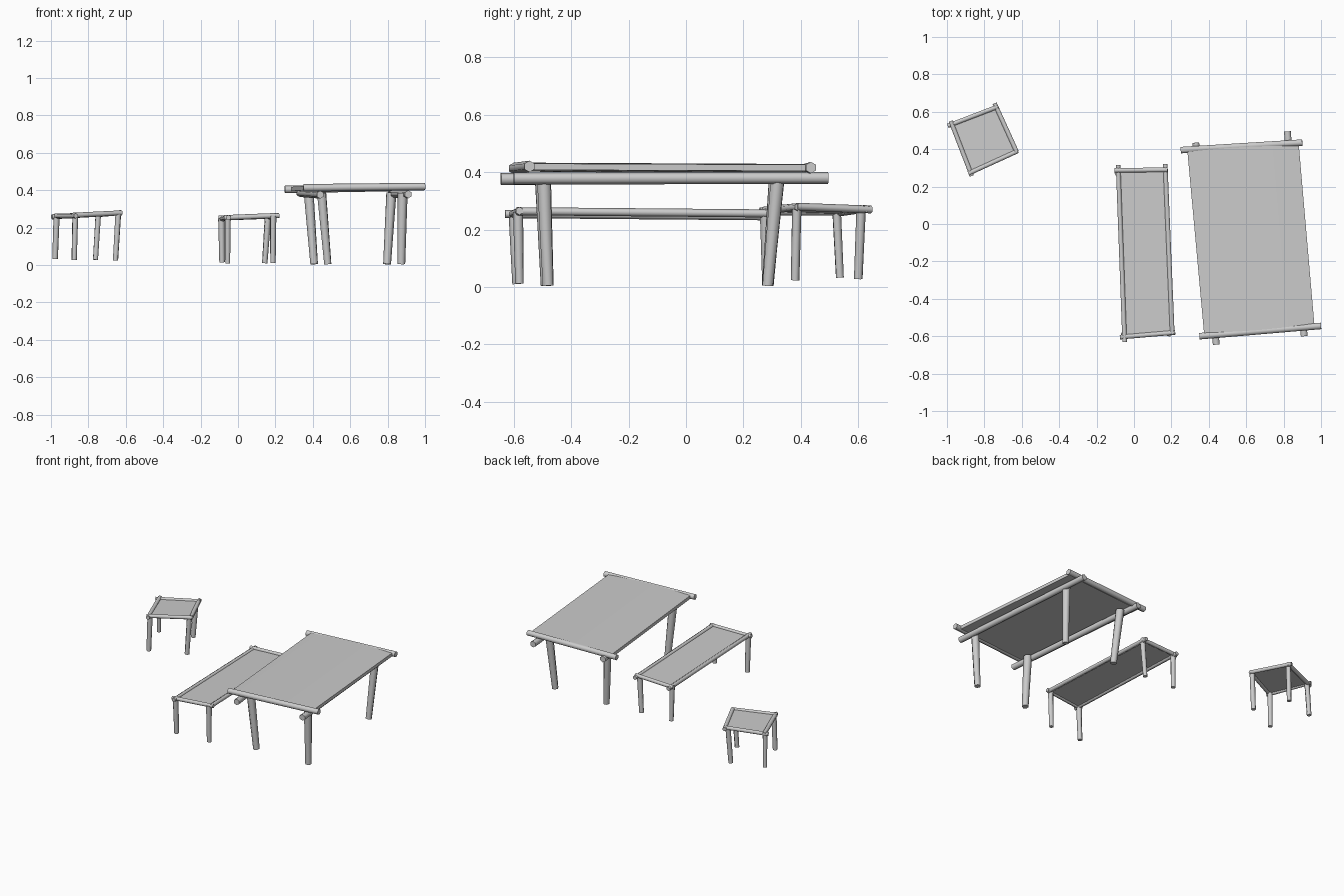
import bpy, math
from mathutils import Vector

if "Cube" in bpy.data.objects:
    bpy.data.objects.remove(bpy.data.objects["Cube"])


def finish(o, name):
    o.name = name
    o.data.name = name
    bpy.ops.object.select_all(action='DESELECT')
    o.select_set(True)
    bpy.context.view_layer.objects.active = o
    bpy.ops.object.shade_smooth_by_angle(angle=math.radians(65))
    return o


def pole(name, a, b, r0, r1=None, sides=6):
    """Tapered rough pole from a (radius r0) to b (radius r1)."""
    a, b = Vector(a), Vector(b)
    d = b - a
    bpy.ops.mesh.primitive_cone_add(vertices=sides, radius1=r0, radius2=r1 or r0,
                                    depth=d.length, location=(a + b) / 2)
    o = bpy.context.object
    o.rotation_euler = d.to_track_quat('Z', 'Y').to_euler()
    return finish(o, name)


def sheet(name, corners, thick, arch=0.0, cols=1):
    """Slab over four corners (front left, front right, back right, back left)."""
    fl, fr, br, bl = [Vector(c) for c in corners]
    verts, faces = [], []
    for i in range(cols + 1):
        t = i / cols
        up = Vector((0, 0, thick / 2))
        rise = up + Vector((0, 0, arch * math.sin(math.pi * t)))
        f, b = fl.lerp(fr, t), bl.lerp(br, t)
        verts += [f - up, f + rise, b + rise, b - up]
    for i in range(cols):
        k = 4 * i
        faces += [(k + j, k + (j + 1) % 4, k + 4 + (j + 1) % 4, k + 4 + j) for j in range(4)]
    n = 4 * cols
    faces += [(3, 2, 1, 0), (n, n + 1, n + 2, n + 3)]
    me = bpy.data.meshes.new(name)
    me.from_pydata(verts, [], faces)
    o = bpy.data.objects.new(name, me)
    bpy.context.collection.objects.link(o)
    bpy.context.view_layer.objects.active = o
    o.select_set(True)
    bpy.ops.object.mode_set(mode='EDIT')
    bpy.ops.mesh.select_all(action='SELECT')
    bpy.ops.mesh.normals_make_consistent(inside=False)
    bpy.ops.object.mode_set(mode='OBJECT')
    return finish(o, name)


def poles(prefix, rows, r0, r1=None):
    for name, a, b in rows:
        pole(f"{prefix}_{name}", a, b, r0, r1)


# Table: top slab, end poles, under rails, legs
sheet("table_top", [(0.375, -0.59, 0.413), (0.965, -0.545, 0.419),
                    (0.88, 0.435, 0.415), (0.285, 0.395, 0.407)], 0.022, 0.006, 6)
poles("table", [("front_pole", (0.35, -0.60, 0.413), (1.0, -0.545, 0.42)),
                ("back_pole", (0.25, 0.395, 0.404), (0.90, 0.435, 0.416))], 0.02)
poles("table", [("left_rail", (0.44, -0.645, 0.376), (0.33, 0.435, 0.385)),
                ("right_rail", (0.91, -0.60, 0.378), (0.82, 0.495, 0.38))], 0.021)
poles("table", [("front_left_leg", (0.48, -0.485, 0.005), (0.447, -0.50, 0.385)),
                ("front_right_leg", (0.873, -0.48, 0.005), (0.88, -0.495, 0.385)),
                ("back_left_leg", (0.407, 0.285, 0.005), (0.378, 0.315, 0.385)),
                ("back_right_leg", (0.797, 0.285, 0.005), (0.82, 0.32, 0.385))], 0.021, 0.027)

# Bench: seat, frame poles, legs
sheet("bench_seat", [(-0.055, -0.60, 0.252), (0.20, -0.58, 0.262),
                     (0.165, 0.29, 0.258), (-0.08, 0.285, 0.248)], 0.006)
poles("bench", [("left_pole", (-0.05, -0.63, 0.254), (-0.085, 0.315, 0.246)),
                ("right_pole", (0.205, -0.59, 0.264), (0.167, 0.32, 0.256)),
                ("front_pole", (-0.075, -0.605, 0.253), (0.22, -0.58, 0.265)),
                ("back_pole", (-0.105, 0.287, 0.251), (0.18, 0.29, 0.262))], 0.014)
poles("bench", [("front_left_leg", (-0.055, -0.59, 0.01), (-0.055, -0.60, 0.255)),
                ("front_right_leg", (0.187, -0.58, 0.012), (0.188, -0.585, 0.262)),
                ("back_left_leg", (-0.085, 0.28, 0.015), (-0.088, 0.275, 0.25)),
                ("back_right_leg", (0.143, 0.28, 0.01), (0.16, 0.275, 0.255))], 0.015, 0.018)

# Stool: seat, frame poles, legs
sheet("stool_seat", [(-0.87, 0.28, 0.265), (-0.635, 0.39, 0.279),
                     (-0.74, 0.62, 0.272), (-0.97, 0.53, 0.258)], 0.006)
poles("stool", [("left_pole", (-0.98, 0.55, 0.262), (-0.867, 0.257, 0.263)),
                ("right_pole", (-0.745, 0.645, 0.27), (-0.627, 0.385, 0.28)),
                ("front_pole", (-0.885, 0.27, 0.266), (-0.622, 0.39, 0.279)),
                ("back_pole", (-0.995, 0.525, 0.258), (-0.727, 0.628, 0.273))], 0.0135)
poles("stool", [("front_leg", (-0.876, 0.28, 0.027), (-0.87, 0.285, 0.265)),
                ("right_leg", (-0.655, 0.38, 0.024), (-0.64, 0.386, 0.278)),
                ("back_leg", (-0.762, 0.60, 0.028), (-0.747, 0.61, 0.272)),
                ("left_leg", (-0.978, 0.536, 0.033), (-0.97, 0.525, 0.26))], 0.015, 0.0165)
